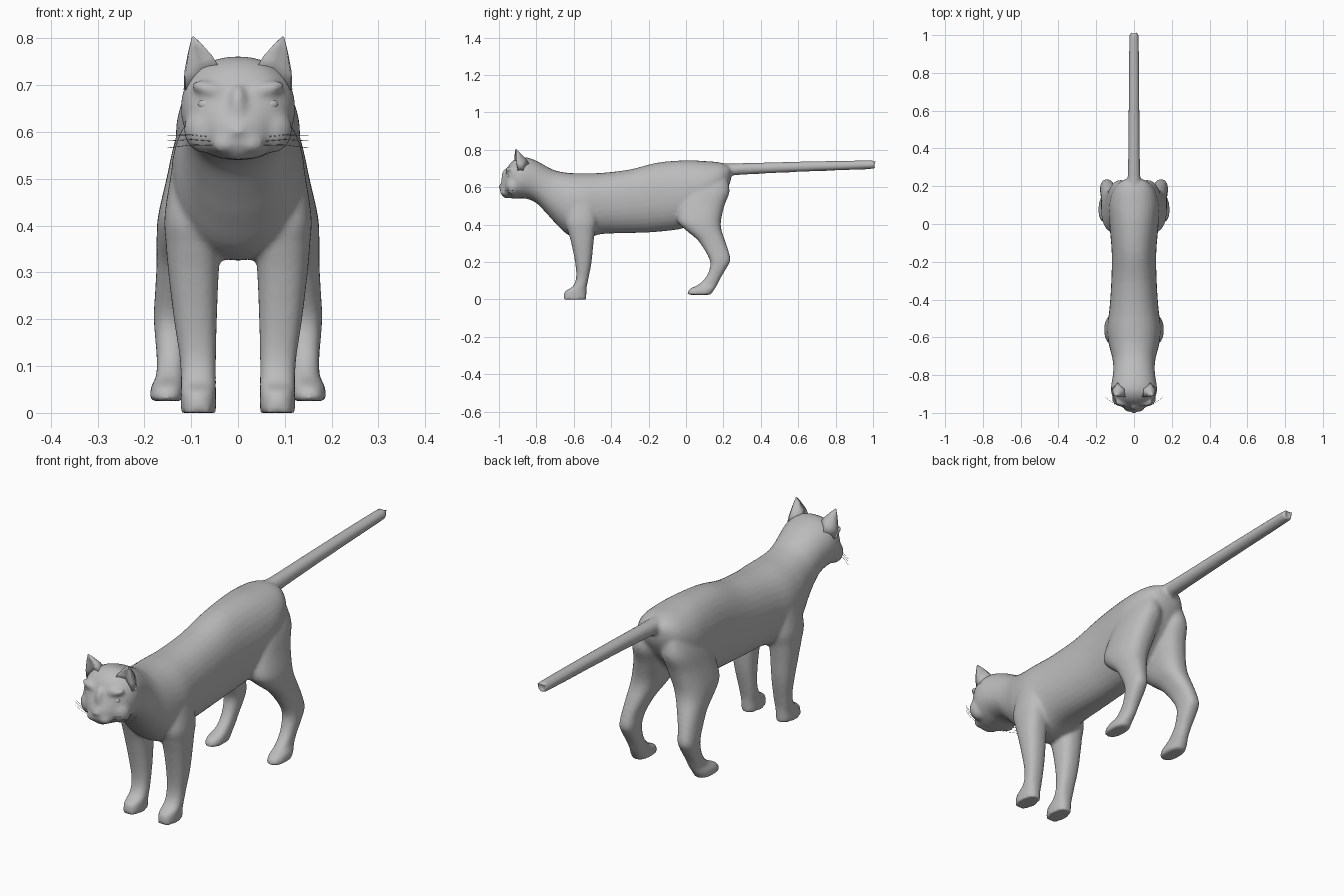
import bpy, bmesh, math
from mathutils import Vector, Matrix

grey = bpy.data.materials.new("grey fur")
grey.diffuse_color = (0.5, 0.5, 0.5, 1)


def smooth_rows(rows, steps=4):
    """Catmull-Rom interpolation between the given section rows."""
    out = []
    for i in range(len(rows) - 1):
        a, b, c, d = (rows[max(0, min(len(rows) - 1, i + k))] for k in (-1, 0, 1, 2))
        for s in range(steps):
            t = s / steps
            out.append([0.5 * (2 * q + (r - p) * t + (2 * p - 5 * q + 4 * r - s4) * t * t
                               + (3 * q - p - 3 * r + s4) * t ** 3)
                        for p, q, r, s4 in zip(a, b, c, d)])
    return out + [list(rows[-1])]


def loft(bm, rows, place, power=2.2, n=32):
    """Skin superellipse sections (level, u0, u1, v0, v1) and cap both ends."""
    rings = []
    for level, u0, u1, v0, v1 in smooth_rows(rows):
        ring = []
        for k in range(n):
            c, s = math.cos(math.tau * k / n), math.sin(math.tau * k / n)
            u = (u0 + u1) / 2 + (u1 - u0) / 2 * math.copysign(abs(c) ** (2 / power), c)
            v = (v0 + v1) / 2 + (v1 - v0) / 2 * math.copysign(abs(s) ** (2 / power), s)
            ring.append(bm.verts.new(place(level, u, v)))
        rings.append(ring)
    faces = [bm.faces.new(rings[0]), bm.faces.new(rings[-1])]
    for a, b in zip(rings, rings[1:]):
        for k in range(n):
            j = (k + 1) % n
            faces.append(bm.faces.new((a[k], a[j], b[j], b[k])))
    bmesh.ops.recalc_face_normals(bm, faces=faces)


def ball(bm, centre, size, roll=0):
    m = Matrix.Translation(centre) @ Matrix.Rotation(roll, 4, 'Y') @ Matrix.Diagonal((*size, 1))
    bmesh.ops.create_uvsphere(bm, u_segments=24, v_segments=14, radius=1, matrix=m)


def finish(bm, name):
    mesh = bpy.data.meshes.new(name)
    bm.to_mesh(mesh)
    bm.free()
    mesh.materials.append(grey)
    for p in mesh.polygons:
        p.use_smooth = True
    ob = bpy.data.objects.new(name, mesh)
    bpy.context.collection.objects.link(ob)
    return ob


bm = bmesh.new()
along_y = lambda y, x, z: (x, y, z)

# head, neck and trunk: y, half width, bottom, top
trunk = [(-0.993, 0.022, 0.575, 0.618), (-0.982, 0.045, 0.555, 0.637),
         (-0.965, 0.068, 0.546, 0.675), (-0.95, 0.088, 0.543, 0.713),
         (-0.925, 0.108, 0.54, 0.743), (-0.89, 0.121, 0.54, 0.76),
         (-0.85, 0.12, 0.538, 0.759), (-0.8, 0.112, 0.515, 0.742),
         (-0.75, 0.11, 0.465, 0.714), (-0.7, 0.117, 0.41, 0.69),
         (-0.63, 0.135, 0.345, 0.677), (-0.55, 0.143, 0.325, 0.675),
         (-0.45, 0.13, 0.35, 0.677), (-0.3, 0.12, 0.355, 0.695),
         (-0.15, 0.118, 0.362, 0.732), (0.0, 0.13, 0.385, 0.744),
         (0.1, 0.132, 0.45, 0.74), (0.18, 0.11, 0.53, 0.733),
         (0.225, 0.07, 0.6, 0.718), (0.24, 0.035, 0.64, 0.705)]
loft(bm, [(y, -w, w, b, t) for y, w, b, t in trunk], along_y)

# tail
loft(bm, [(0.17, -0.04, 0.04, 0.65, 0.73), (0.26, -0.033, 0.033, 0.664, 0.728),
          (0.6, -0.029, 0.029, 0.682, 0.737), (0.985, -0.025, 0.025, 0.697, 0.744),
          (1.003, -0.018, 0.018, 0.705, 0.737)], along_y, 2)

# legs: z, inner x, outer x, front y, back y
front_leg = [(0.52, 0.03, 0.142, -0.63, -0.48), (0.42, 0.03, 0.157, -0.645, -0.475),
             (0.36, 0.035, 0.154, -0.63, -0.487), (0.3, 0.041, 0.149, -0.613, -0.495),
             (0.2, 0.045, 0.137, -0.593, -0.505), (0.12, 0.047, 0.125, -0.587, -0.52),
             (0.07, 0.047, 0.122, -0.605, -0.53), (0.042, 0.047, 0.122, -0.648, -0.532),
             (0.0, 0.047, 0.122, -0.656, -0.533)]
hind_leg = [(0.66, 0.02, 0.105, 0.03, 0.215), (0.58, 0.005, 0.135, -0.01, 0.233),
            (0.5, 0.01, 0.153, -0.04, 0.205), (0.42, 0.03, 0.171, -0.045, 0.187),
            (0.37, 0.05, 0.174, 0.0, 0.19), (0.32, 0.075, 0.174, 0.06, 0.207),
            (0.26, 0.098, 0.177, 0.102, 0.227), (0.21, 0.105, 0.18, 0.127, 0.237),
            (0.17, 0.108, 0.178, 0.128, 0.218), (0.12, 0.113, 0.174, 0.107, 0.188),
            (0.08, 0.115, 0.175, 0.067, 0.168), (0.055, 0.115, 0.186, 0.018, 0.153),
            (0.025, 0.115, 0.189, 0.006, 0.133)]
for side in (-1, 1):
    for leg in (front_leg, hind_leg):
        loft(bm, leg, lambda z, x, y: (side * x, y, z), 2.4)
    # cheek, brow and whisker pad
    ball(bm, (side * 0.07, -0.925, 0.605), (0.046, 0.04, 0.05))
    ball(bm, (side * 0.056, -0.942, 0.69), (0.045, 0.024, 0.017), side * -0.25)
    ball(bm, (side * 0.026, -0.972, 0.575), (0.03, 0.022, 0.022))
# nose bridge, nose tip and chin
ball(bm, (0, -0.965, 0.645), (0.02, 0.022, 0.055))
ball(bm, (0, -0.987, 0.601), (0.018, 0.015, 0.013))
ball(bm, (0, -0.955, 0.554), (0.034, 0.022, 0.014))

# fuse the parts into one skin
body = finish(bm, "body")
remesh = body.modifiers.new("fuse", 'REMESH')
remesh.mode = 'VOXEL'
remesh.voxel_size = 0.008
remesh.use_smooth_shade = True
relax = body.modifiers.new("relax", 'SMOOTH')
relax.factor = 0.5
relax.iterations = 5

for side, label in ((-1, "right"), (1, "left")):
    # ear: tapering shell with a hollow front
    bm = bmesh.new()
    base = [Vector(p) for p in ((0.038, -0.915, 0.735), (0.07, -0.895, 0.72), (0.112, -0.9, 0.69),
                                (0.116, -0.87, 0.69), (0.085, -0.835, 0.72), (0.045, -0.865, 0.74))]
    tip = Vector((0.098, -0.911, 0.808))
    rings = []
    for t, bulge in ((0, 0), (0.35, 0.006), (0.7, 0.004), (0.95, 0)):
        mid = sum(base, Vector()) / 6
        ring = []
        for k, p in enumerate(base):
            q = p.lerp(tip, t) + (p - mid).normalized() * (-0.5 * bulge if k == 1 else bulge)
            ring.append(bm.verts.new((side * q.x, q.y, q.z)))
        rings.append(ring)
    for a, b in zip(rings, rings[1:]):
        for k in range(6):
            bm.faces.new((a[k], a[(k + 1) % 6], b[(k + 1) % 6], b[k]))
    bm.faces.new(rings[0])
    bm.faces.new(rings[-1])
    bmesh.ops.recalc_face_normals(bm, faces=bm.faces[:])
    finish(bm, label + "_ear")

    # eye
    bm = bmesh.new()
    ball(bm, (side * 0.059, -0.947, 0.656), (0.027, 0.012, 0.014), side * -0.2)
    finish(bm, label + "_eye")

    # whiskers
    curve = bpy.data.curves.new(label + "_whiskers", 'CURVE')
    curve.dimensions = '3D'
    curve.bevel_depth = 0.0007
    curve.bevel_resolution = 0
    for z0, z1 in ((0.587, 0.593), (0.579, 0.581), (0.571, 0.566)):
        line = curve.splines.new('POLY')
        line.points.add(2)
        for pt, co in zip(line.points, ((0.04, -0.975, z0), (0.1, -0.955, (z0 + z1) / 2 + 0.004),
                                        (0.15, -0.92, z1))):
            pt.co = (side * co[0], co[1], co[2], 1)
    curve.materials.append(grey)
    bpy.context.collection.objects.link(bpy.data.objects.new(label + "_whiskers", curve))
